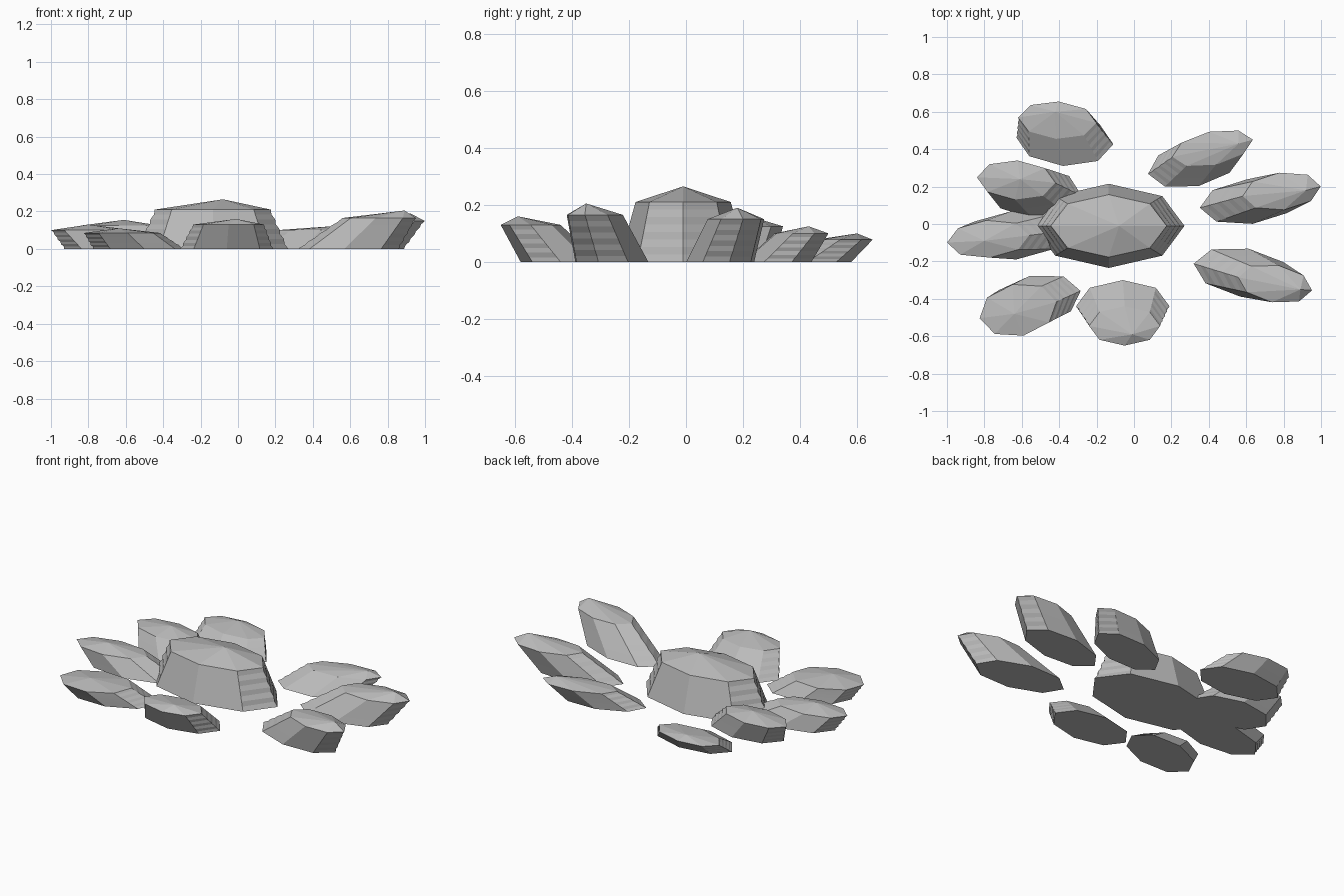
import bpy, bmesh
from math import cos, sin, pi, radians
from mathutils import Vector

cube = bpy.data.objects.get("Cube")
if cube:
    bpy.data.objects.remove(cube, do_unlink=True)

STONE = (0.5, 0.5, 0.5, 1)
stone = bpy.data.materials.new("stone_grey")
stone.use_nodes = True
stone.diffuse_color = STONE
stone.node_tree.nodes["Principled BSDF"].inputs["Base Color"].default_value = STONE

SIDES, LAYERS = 8, 8


def rock(name, base, base_r, rim, rim_r, rim_z, apex, turn):
    """Leaning faceted rock: base ring, ridged sides, rim ring, low peak."""
    bm = bmesh.new()
    a = radians(turn)
    rings = []
    for layer in range(LAYERS + 1):
        t = layer / LAYERS
        c = Vector(base).lerp(Vector(rim), t)
        r = Vector(base_r).lerp(Vector(rim_r), t)
        ring = []
        for i in range(SIDES):
            u = 2 * pi * i / SIDES
            # small notches along the two pointed ends
            notch = 0.975 if layer % 2 and i % (SIDES // 2) == 0 else 1
            x, y = r.x * cos(u) * notch, r.y * sin(u)
            ring.append(bm.verts.new((c.x + x * cos(a) - y * sin(a),
                                      c.y + x * sin(a) + y * cos(a), rim_z * t)))
        rings.append(ring)
    peak = bm.verts.new(apex)
    for i in range(SIDES):
        j = (i + 1) % SIDES
        for low, high in zip(rings, rings[1:]):
            bm.faces.new((low[i], low[j], high[j], high[i]))
        bm.faces.new((rings[-1][i], rings[-1][j], peak))
    bm.faces.new(rings[0][::-1])
    bmesh.ops.recalc_face_normals(bm, faces=bm.faces)
    mesh = bpy.data.meshes.new(name)
    bm.to_mesh(mesh)
    bm.free()
    mesh.materials.append(stone)
    bpy.context.collection.objects.link(bpy.data.objects.new(name, mesh))


# Large middle rock
rock("centre_rock", (-.135, -.01), (.405, .225), (-.135, -.01), (.31, .167), .21,
     (-.08, -.01, .265), 0)

# Ring of smaller rocks leaning outward
rock("front_rock", (-.06, -.44), (.25, .14), (-.05, -.545), (.19, .105), .13,
     (-.01, -.59, .16), 0)
rock("front_right_rock", (-.53, -.41), (.25, .135), (-.62, -.46), (.21, .14), .085,
     (-.64, -.48, .11), 12)
rock("right_rock", (-.64, -.06), (.29, .13), (-.78, -.08), (.22, .1), .1,
     (-.8, -.09, .13), 5)
rock("back_right_rock", (-.53, .17), (.25, .14), (-.63, .235), (.21, .105), .125,
     (-.61, .24, .155), -4)
rock("back_rock", (-.37, .445), (.26, .135), (-.41, .555), (.21, .1), .078,
     (-.42, .6, .1), -4)
rock("back_left_rock", (.32, .32), (.25, .12), (.42, .405), (.22, .09), .1,
     (.56, .43, .125), 12)
rock("left_rock", (.62, .12), (.27, .12), (.79, .175), (.21, .1), .15,
     (.92, .18, .19), 7)
rock("front_left_rock", (.59, -.26), (.275, .13), (.755, -.32), (.2, .1), .165,
     (.89, -.35, .205), -10)
